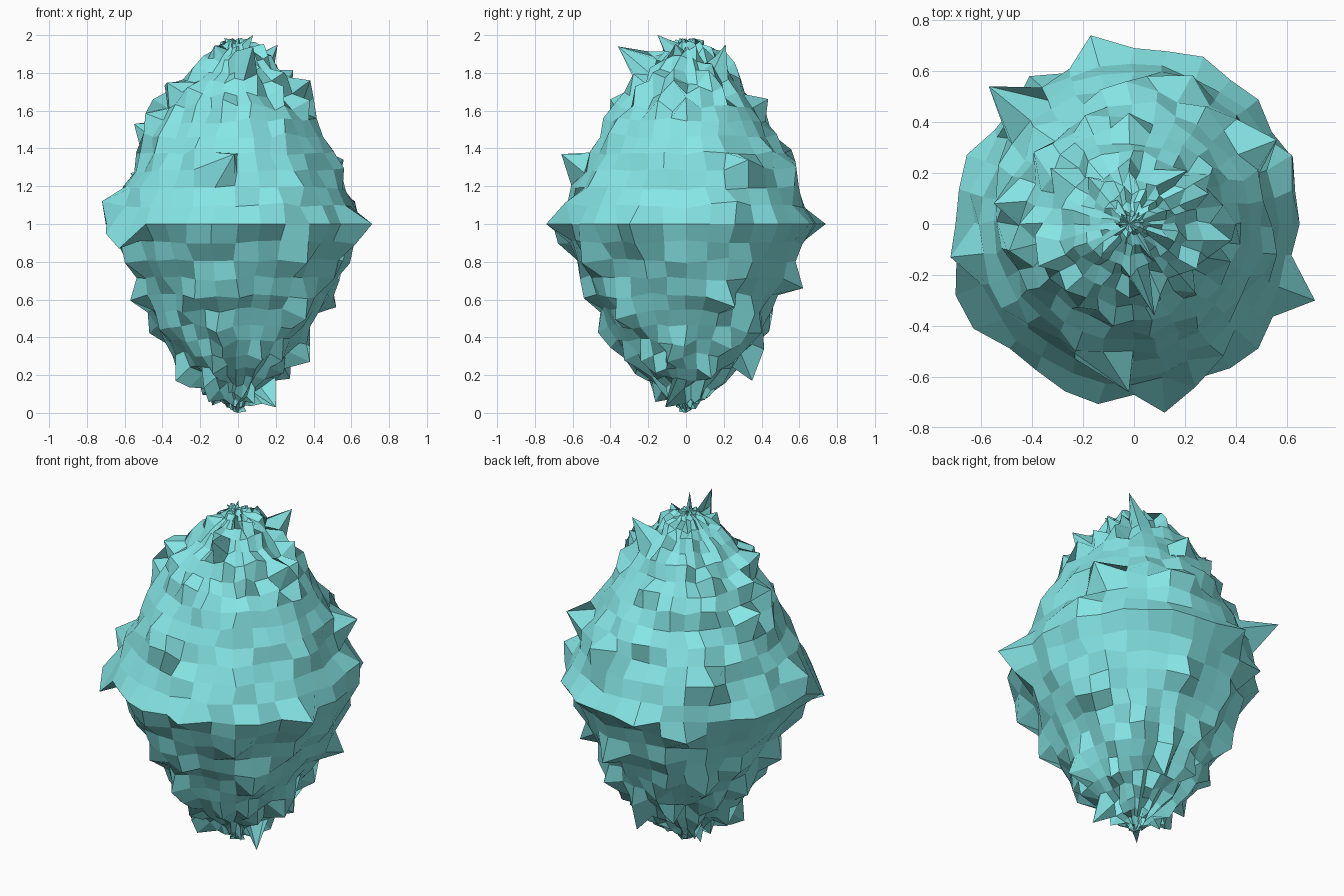
import bpy, bmesh, math, random
from mathutils import Vector

if "Cube" in bpy.data.objects:
    bpy.data.objects.remove(bpy.data.objects["Cube"])

random.seed(8)
SEG, RINGS = 32, 32

# Mean radius against height
PROFILE = [(0.0, 0.0), (0.03, 0.03), (0.06, 0.06), (0.1, 0.105), (0.2, 0.225), (0.35, 0.35),
           (0.5, 0.435), (0.65, 0.505), (0.8, 0.575), (0.9, 0.62), (1.0, 0.66), (1.1, 0.63),
           (1.2, 0.585), (1.3, 0.54), (1.4, 0.50), (1.5, 0.445), (1.6, 0.39), (1.7, 0.325),
           (1.8, 0.235), (1.9, 0.13), (1.96, 0.05), (2.0, 0.0)]

# Radius of the widest ring, one per segment
RIM = [.65, .645, .675, .65, .69, .68, .71, .69, .69, .74, .66, .64, .66, .66, .71, .70,
       .70, .71, .72, .73, .69, .69, .71, .72, .67, .74, .655, .68, .69, .655, .74, .63]

# Tips of the prominent spikes
SPIKES = [(0.71, -0.30, 1.0), (-0.72, -0.13, 1.12), (0.12, -0.74, 1.0), (-0.17, 0.74, 1.0),
          (-0.57, 0.54, 1.27), (-0.63, -0.41, 0.87), (0.62, 0.27, 1.12), (-0.02, -0.66, 1.37),
          (0.52, 0.26, 0.56), (0.56, 0.33, 1.34), (-0.55, 0.08, 1.53), (0.21, 0.21, 1.95),
          (0.08, -0.36, 1.94), (0.20, -0.11, 0.03), (-0.33, -0.08, 0.17), (0.40, 0.0, 1.67),
          (0.38, -0.1, 0.27), (0.12, 0.62, 0.66), (0.08, 0.35, 0.17), (-0.08, -0.40, 1.66),
          (-0.45, 0.0, 1.66), (0.05, 0.58, 1.33), (-0.41, 0.58, 0.9), (0.08, -0.15, 2.0),
          (-0.70, -0.28, 0.95)]


def radius(z):
    for (z0, r0), (z1, r1) in zip(PROFILE, PROFILE[1:]):
        if z <= z1:
            return r0 + (r1 - r0) * (z - z0) / (z1 - z0)
    return 0.0


# Spiky egg-shaped body: a ringed sphere pushed outwards by random amounts
bm = bmesh.new()
rows = []
for i in range(1, RINGS):
    lat = math.pi * i / RINGS
    z = 1 - 0.98 * math.cos(lat)
    pole = abs(math.cos(lat))
    row = []
    for j in range(SEG):
        a = math.tau * j / SEG + random.gauss(0, 0.015 + 0.04 * pole ** 4)
        push = random.gauss(0, 0.012 + 0.004 * pole)
        if random.random() < 0.13:
            push += random.uniform(0.02, 0.075)
        r = min(max(radius(z) + push * math.sin(lat) ** 0.5, 0.008), 0.69)
        # the push also lifts towards the poles, fading out at the very tips
        zz = z - push * math.cos(lat) * min(1, 2 * math.sin(lat)) + random.gauss(0, 0.006)
        x = r * math.cos(a) - 0.012
        y = r * math.sin(a)
        if i == RINGS // 2:
            a = math.tau * j / SEG
            x, y, zz = RIM[j] * math.cos(a), RIM[j] * math.sin(a), 1.0
        row.append(bm.verts.new((x, y, min(max(zz, 0.006), 1.985))))
    rows.append(row)
bottom = bm.verts.new((0.0, 0.0, 0.0))
top = bm.verts.new((-0.02, 0.0, 1.97))

for lower, upper in zip(rows, rows[1:]):
    for j in range(SEG):
        k = (j + 1) % SEG
        bm.faces.new((lower[j], lower[k], upper[k], upper[j]))
for j in range(SEG):
    k = (j + 1) % SEG
    bm.faces.new((bottom, rows[0][k], rows[0][j]))
    bm.faces.new((top, rows[-1][j], rows[-1][k]))

# Pull the nearest vertex out to each spike tip
free = [v for row in rows for v in row]
for tip in map(Vector, SPIKES):
    v = min(free, key=lambda q: (q.co - tip).length)
    v.co = tip
    free.remove(v)

bmesh.ops.recalc_face_normals(bm, faces=bm.faces)
mesh = bpy.data.meshes.new("spiky_egg")
bm.to_mesh(mesh)
bm.free()
body = bpy.data.objects.new("spiky_egg", mesh)
bpy.context.collection.objects.link(body)

mat = bpy.data.materials.new("turquoise")
mat.diffuse_color = (0.24, 0.79, 0.79, 1)
mat.use_nodes = True
mat.node_tree.nodes["Principled BSDF"].inputs["Base Color"].default_value = mat.diffuse_color
mesh.materials.append(mat)
